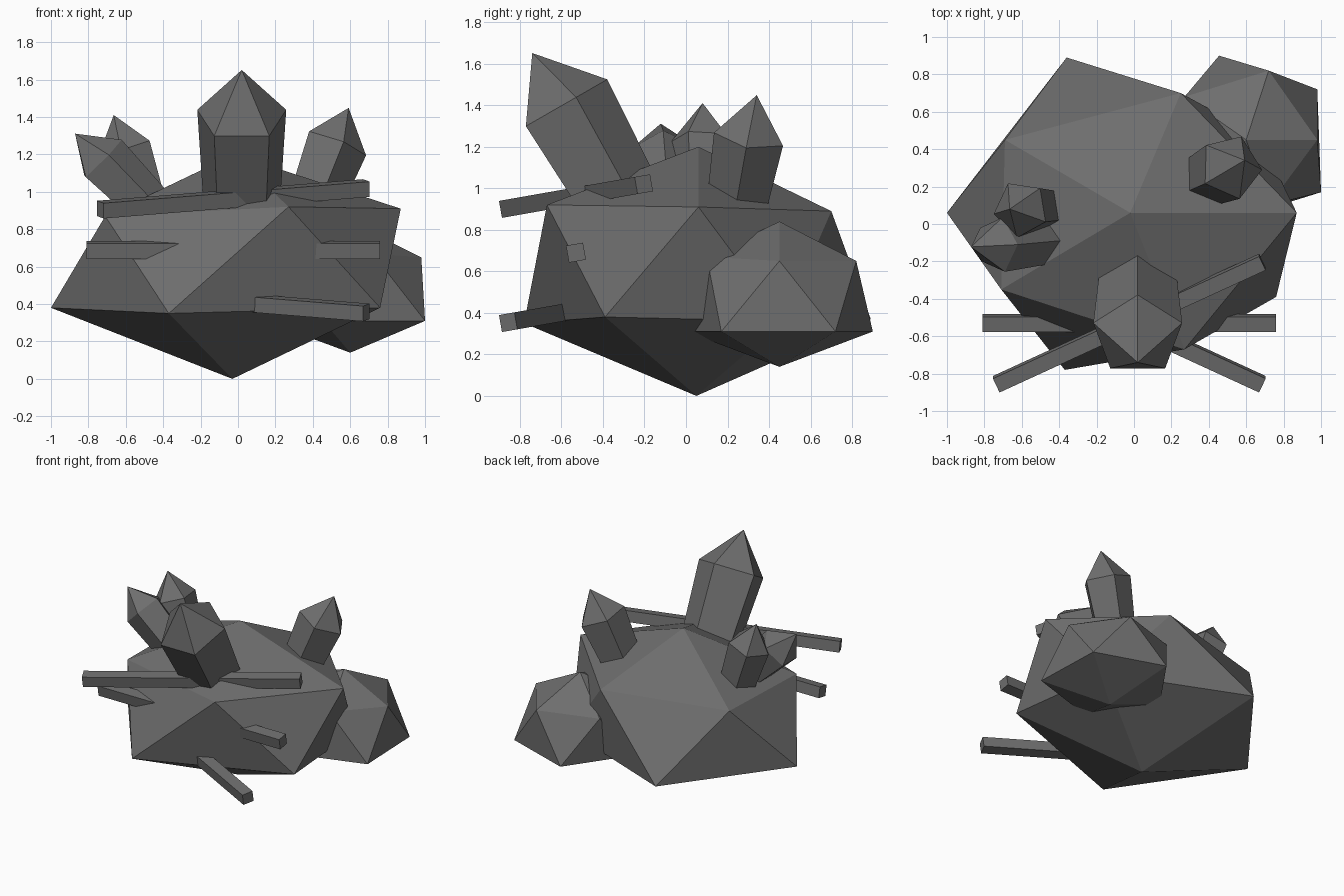
import bpy, bmesh
from math import radians, cos, sin, tau
from mathutils import Vector, Matrix

cube = bpy.data.objects.get("Cube")
if cube:
    bpy.data.objects.remove(cube, do_unlink=True)

stone = bpy.data.materials.new("dark_grey_stone")
stone.use_nodes = True
GREY = (0.155, 0.155, 0.155, 1)
stone.diffuse_color = GREY
stone.node_tree.nodes["Principled BSDF"].inputs["Base Color"].default_value = GREY


def finish(name, bm):
    mesh = bpy.data.meshes.new(name)
    bmesh.ops.recalc_face_normals(bm, faces=bm.faces[:])
    bm.to_mesh(mesh)
    bm.free()
    mesh.materials.append(stone)
    obj = bpy.data.objects.new(name, mesh)
    bpy.context.collection.objects.link(obj)
    return obj


def boulder(name, points):
    """Faceted rock: the convex hull of a few corner points."""
    bm = bmesh.new()
    for p in points:
        bm.verts.new(p)
    bmesh.ops.convex_hull(bm, input=bm.verts[:])
    return finish(name, bm)


def crystal(name, centre, axis, corner, radius, tip, length, taper=0.83):
    """Five-sided prism with a pointed tip; centre is the shoulder ring's middle."""
    c, n = Vector(centre), Vector(axis).normalized()
    u = Vector(corner)
    u = (u - n * u.dot(n)).normalized()
    v = n.cross(u)
    bm = bmesh.new()

    def ring(mid, r):
        return [bm.verts.new(mid + r * (u * cos(tau * i / 5) + v * sin(tau * i / 5)))
                for i in range(5)]

    top, base = ring(c, radius), ring(c - n * length, radius * taper)
    point = bm.verts.new(c + n * tip)
    bm.faces.new(base)
    for i in range(5):
        j = (i + 1) % 5
        bm.faces.new((base[i], base[j], top[j], top[i]))
        bm.faces.new((top[i], top[j], point))
    return finish(name, bm)


def bar(name, z, turn):
    """Long square bar running through the main rock."""
    bm = bmesh.new()
    bmesh.ops.create_cube(bm, size=1)
    bm.transform(Matrix.Translation((-0.025, -0.53, z))
                 @ Matrix.Rotation(radians(10), 4, "X")
                 @ Matrix.Rotation(radians(turn), 4, "Z")
                 @ Matrix.Diagonal((1.57, 0.083, 0.083, 1)))
    return finish(name, bm)


# Rocks: tip, upper ring, lower ring, bottom
boulder("main_rock", [
    (-0.02, 0.06, 1.2),
    (0.87, 0.06, 0.91), (0.25, 0.7, 0.89), (-0.69, 0.45, 0.88),
    (-0.71, -0.35, 0.87), (0.27, -0.67, 0.92),
    (0.76, -0.39, 0.38), (0.67, 0.47, 0.36), (-0.36, 0.89, 0.37),
    (-1.0, 0.06, 0.38), (-0.37, -0.78, 0.35),
    (-0.03, 0.05, 0)])
boulder("side_rock", [
    (0.6, 0.45, 0.84),
    (0.98, 0.45, 0.65), (0.72, 0.82, 0.65), (0.27, 0.68, 0.65),
    (0.27, 0.22, 0.65), (0.72, 0.1, 0.67),
    (1.0, 0.17, 0.31), (0.98, 0.72, 0.31), (0.455, 0.9, 0.31),
    (0.14, 0.45, 0.31), (0.455, 0, 0.31),
    (0.6, 0.45, 0.14)])

# Crystals growing from the top
crystal("large_crystal", (0.02, -0.596, 1.4), (0, -0.5, 0.87), (0, 1, 0.6),
        0.25, 0.29, 0.7)
crystal("left_crystal", (0.518, 0.306, 1.255), (0.38, 0.18, 1), (0.06, 0.17, -0.05),
        0.178, 0.21, 0.42)
crystal("right_outer_crystal", (-0.73, -0.11, 1.17), (-0.7, -0.06, 0.7), (1, 0, 1),
        0.153, 0.2, 0.42)
crystal("right_inner_crystal", (-0.605, 0.08, 1.23), (-0.33, 0, 1), (0.68, 0.73, 0.2),
        0.155, 0.19, 0.42)

# Bars crossing the front
bar("lower_bar", 0.4125, -25)
bar("middle_bar", 0.69, 0)
bar("upper_bar", 0.9625, 25)
